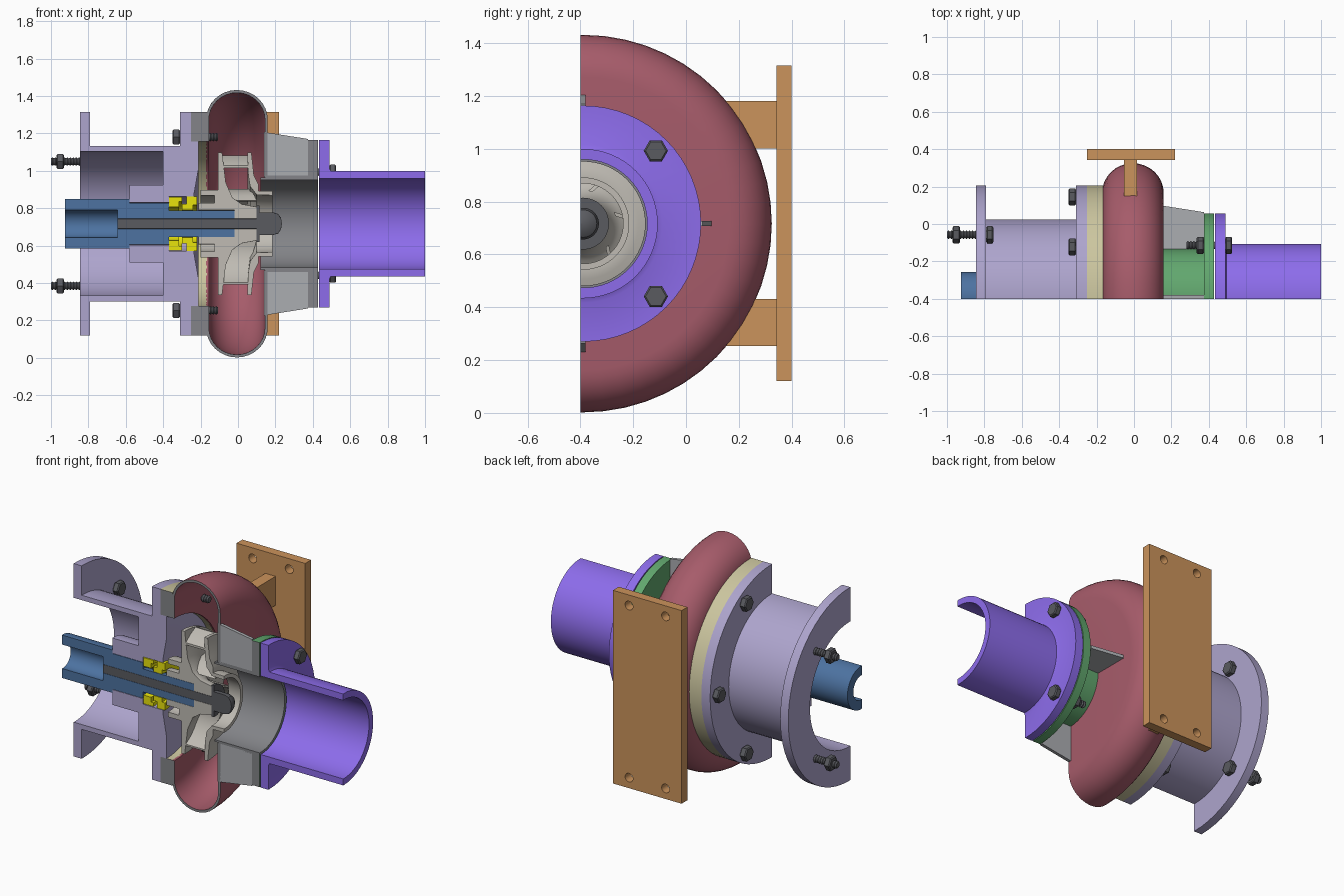
import bpy, bmesh
from math import sin, cos, pi, sqrt, radians
from mathutils import Vector

if "Cube" in bpy.data.objects:
    bpy.data.objects.remove(bpy.data.objects["Cube"])

AY, AZ, CUT = -0.39, 0.717, -0.4      # pump axis and section plane


def material(name, rgb):
    m = bpy.data.materials.new(name)
    m.diffuse_color = [(c / 255) ** 2.2 for c in rgb] + [1]
    m.use_nodes = True
    m.node_tree.nodes["Principled BSDF"].inputs["Base Color"].default_value = m.diffuse_color
    return m


RED = material("volute_red", (165, 92, 106))
PURPLE = material("pipe_purple", (140, 108, 235))
LAVENDER = material("adapter_lavender", (172, 163, 204))
CREAM = material("ring_cream", (203, 197, 158))
ORANGE = material("bracket_orange", (202, 146, 92))
GREEN = material("cover_green", (98, 166, 110))
BLUE = material("shaft_blue", (78, 114, 160))
YELLOW = material("seal_yellow", (232, 226, 20))
STONE = material("impeller_stone", (190, 186, 178))
STEEL = material("steel", (90, 91, 96))
GREY = material("section_grey", (130, 131, 135))
RIB = material("rib_grey", (170, 172, 176))


def finish(name, bm, mats, angle=32):
    bmesh.ops.remove_doubles(bm, verts=bm.verts, dist=1e-5)
    bmesh.ops.recalc_face_normals(bm, faces=bm.faces)
    me = bpy.data.meshes.new(name)
    for f in bm.faces:
        f.smooth = True
    bm.to_mesh(me)
    bm.free()
    me.set_sharp_from_angle(angle=radians(angle))
    for m in mats:
        me.materials.append(m)
    ob = bpy.data.objects.new(name, me)
    bpy.context.collection.objects.link(ob)
    return ob


def lathe(name, profile, mat, n=32, cap=None):
    """Closed (x, r) profile turned about the pump axis, sectioned at CUT."""
    bm = bmesh.new()
    d = AY - CUT

    def end(s):
        return [bm.verts.new((x, CUT, AZ + s * sqrt(max(r * r - d * d, 0)))) for x, r in profile]

    rings = [end(-1)]
    for i in range(n + 1):
        a = -pi / 2 + pi * i / n
        rings.append([bm.verts.new((x, AY + r * cos(a), AZ + r * sin(a))) for x, r in profile])
    rings.append(end(1))
    k = len(profile)
    for p, q in zip(rings, rings[1:]):
        for j in range(k):
            bm.faces.new((p[j], p[(j + 1) % k], q[(j + 1) % k], q[j]))
    for ring in (rings[0], rings[-1]):
        bm.faces.new(ring).material_index = 1 if cap else 0
    return finish(name, bm, [mat, cap] if cap else [mat])


def rod(bm, profile, cy, cz, n):
    """Full solid turned about a bolt axis; n = 6 makes hex nuts."""
    rings = [[bm.verts.new((x, cy + r * cos(2 * pi * i / n), cz + r * sin(2 * pi * i / n)))
              for i in range(n)] for x, r in profile]
    for p, q in zip(rings, rings[1:]):
        for i in range(n):
            bm.faces.new((p[i], p[(i + 1) % n], q[(i + 1) % n], q[i]))
    bm.faces.new(rings[0])
    bm.faces.new(rings[-1])


def bolts(name, radius, angles, hexes, x0, x1, r=0.023):
    for k, deg in enumerate(angles):
        a = radians(deg)
        cy, cz = AY + radius * cos(a), AZ + radius * sin(a)
        bm = bmesh.new()
        steps = round((x1 - x0) / 0.008)
        rod(bm, [(x0 + (x1 - x0) * i / steps, r if i % 2 else r - 0.006)
                 for i in range(steps + 1)], cy, cz, 16)
        for h0, h1 in hexes:
            rod(bm, [(h0, .039), (h0 + .006, .046), (h1 - .006, .046), (h1, .039)], cy, cz, 6)
        finish(f"{name}_{k + 1}", bm, [STEEL])


def prism(name, pts, depth, mat):
    """Flat polygon of 3D points pushed along the depth vector."""
    bm = bmesh.new()
    f = bm.faces.new([bm.verts.new(p) for p in pts])
    g = bmesh.ops.extrude_face_region(bm, geom=[f])["geom"]
    bmesh.ops.translate(bm, vec=depth, verts=[v for v in g if isinstance(v, bmesh.types.BMVert)])
    bm.faces.ensure_lookup_table()
    if not f.is_valid or len(bm.faces) < len(pts) + 2:
        bm.faces.new([v for v in bm.verts][:len(pts)])
    return finish(name, bm, [mat])


# Volute shell: rounded top, straight sides, open on the left
def arch(a, b):
    return [(-0.006 - a * cos(pi * i / 16), 0.555 + b * sin(pi * i / 16)) for i in range(17)]


lathe("volute_casing", [(-.171, .44)] + arch(.165, .16) + [(.159, .25), (.144, .25)]
      + arch(.15, .145)[::-1] + [(-.156, .44)], RED, 28, GREY)
lathe("casing_ring", [(-.25, .44), (-.25, .597), (-.167, .597), (-.167, .44)], CREAM, 32, GREY)

# Motor adapter with both flanges and the inner hub
lathe("motor_adapter", [
    (-.845, .385), (-.845, .597), (-.79, .597), (-.79, .415), (-.31, .415), (-.31, .597),
    (-.25, .597), (-.25, .44), (-.21, .44), (-.21, .3), (-.235, .16), (-.235, .147),
    (-.37, .147), (-.37, .113), (-.58, .113), (-.58, .207), (-.4, .207), (-.4, .385)], LAVENDER)

# Shaft sleeve, through bolt and seal
lathe("shaft_sleeve", [
    (-.925, .075), (-.925, .133), (-.58, .133), (-.58, .111), (-.37, .111), (-.37, .072),
    (-.02, .072), (-.02, .029), (-.645, .029), (-.645, .075)], BLUE)
lathe("shaft_bolt", [(-.645, 0), (-.645, .028), (.1, .028), (.1, 0)], STEEL, 16)
lathe("impeller_washer", [(.1, 0), (.1, .098), (.115, .098), (.115, 0)], STEEL)
lathe("impeller_nut", [(.115, 0), (.115, .06), (.19, .06), (.215, .052), (.23, .03), (.235, 0)], STEEL)
lathe("seal_seat", [(-.368, .09), (-.368, .143), (-.3, .143), (-.3, .12), (-.315, .12), (-.315, .09)], YELLOW)
lathe("seal_ring", [(-.3, .074), (-.3, .105), (-.275, .105), (-.275, .145), (-.22, .145),
                    (-.22, .1), (-.24, .1), (-.24, .074)], YELLOW)

# Impeller: hub plate, front shroud and curved blades
lathe("impeller_hub", [
    (-.21, .073), (-.21, .11), (-.125, .11), (-.125, .15), (-.2, .15), (-.2, .18), (-.108, .18),
    (-.108, .38), (-.085, .38), (-.065, .22), (-.03, .14), (.02, .105), (.1, .09), (.1, .029),
    (-.02, .029), (-.02, .073)], STONE)
lathe("impeller_shroud", [
    (.05, .38), (.072, .38), (.085, .26), (.11, .21), (.11, .175), (.185, .175), (.185, .152),
    (.1, .155), (.065, .2), (.055, .26)], STONE)
bm = bmesh.new()
for b in range(6):
    prev = None
    for i in range(9):
        t = i / 8
        r = .125 + .253 * t
        a = b * pi / 3 + .3 - 1.1 * t
        x0, x1 = -.03 - .06 * sqrt(t), .1 - .045 * min(1, 2 * t)
        sec = []
        for x, s in ((x0, -1), (x1, -1), (x1, 1), (x0, 1)):
            c = a + s * .008 / r
            sec.append(bm.verts.new((x, AY + r * cos(c), AZ + r * sin(c))))
        if prev:
            for j in range(4):
                bm.faces.new((prev[j], prev[(j + 1) % 4], sec[(j + 1) % 4], sec[j]))
        else:
            bm.faces.new(sec)
        prev = sec
    bm.faces.new(prev)
bmesh.ops.bisect_plane(bm, geom=bm.verts[:] + bm.edges[:] + bm.faces[:],
                       plane_co=(0, CUT, 0), plane_no=(0, -1, 0), clear_outer=True)
bmesh.ops.holes_fill(bm, edges=[e for e in bm.edges if e.is_boundary], sides=0)
finish("impeller_blades", bm, [STONE])

# Suction cover, liner and stiffening ribs
lathe("suction_liner", [(.12, .235), (.12, .247), (.428, .247), (.428, .235)], GREY)
lathe("suction_cover", [(.145, .247), (.145, .257), (.375, .257), (.375, .447), (.428, .447),
                        (.428, .247)], GREEN, 32, GREY)
for k, (dy, dz) in enumerate(((0, 1), (1, 0), (0, -1))):
    side = Vector((0, dz, dy)) * .01
    pts = [Vector((x, AY + r * dy, AZ + r * dz)) - side
           for x, r in ((.14, .25), (.14, .49), (.375, .453), (.375, .25))]
    prism(f"cover_rib_{k + 1}", pts, side * 2, RIB)

# Suction pipe with flange
lathe("suction_pipe", [(.434, .243), (.434, .447), (.488, .447), (.488, .3), (.495, .283),
                       (1, .283), (1, .243)], PURPLE)

# Fasteners
bolts("motor_bolt", .47, (-45, 45), ((-.97, -.93), (-.79, -.752)), -1, -.76)
bolts("casing_bolt", .535, (-60, 0, 60), ((-.35, -.31),), -.33, -.108)
bolts("pipe_bolt", .39, (-45, 45), ((.488, .525), (.335, .375)), .28, .5)

# Support plate with four holes
bm = bmesh.new()


def loop(pts):
    vs = [bm.verts.new((x, .343, z)) for x, z in pts]
    return [bm.edges.new((vs[i - 1], vs[i])) for i in range(len(vs))]


edges = loop([(-.25, .12), (.22, .12), (.22, 1.315), (-.25, 1.315)])
for hx in (-.14, .11):
    for hz in (.185, 1.25):
        edges += loop([(hx + .027 * cos(pi * i / 10), hz + .027 * sin(pi * i / 10)) for i in range(20)])
bmesh.ops.triangle_fill(bm, edges=edges, use_beauty=True, normal=(0, -1, 0))
back = bmesh.ops.duplicate(bm, geom=bm.verts[:] + bm.edges[:] + bm.faces[:])
bmesh.ops.translate(bm, vec=(0, .057, 0), verts=[v for v in back["geom"] if isinstance(v, bmesh.types.BMVert)])
bmesh.ops.bridge_loops  # front and back rims are joined below
rim = [e for e in bm.edges if e.is_boundary and e.verts[0].co.y < .36]
behind = {(round(v.co.x, 5), round(v.co.z, 5)): v for v in bm.verts if v.co.y > .36}
for e in rim:
    a, b = e.verts
    c, d = (behind[(round(v.co.x, 5), round(v.co.z, 5))] for v in (b, a))
    bm.faces.new((a, b, c, d))
finish("support_plate", bm, [ORANGE])

# Support arms, mirrored about the axis height
for name, s in (("upper_arm", 1), ("lower_arm", -1)):
    pts = [(-.053, y, AZ + s * h) for y, h in ((.15, .464), (.345, .464), (.345, .285), (.255, .285))]
    prism(name, pts, (.07, 0, 0), ORANGE)
